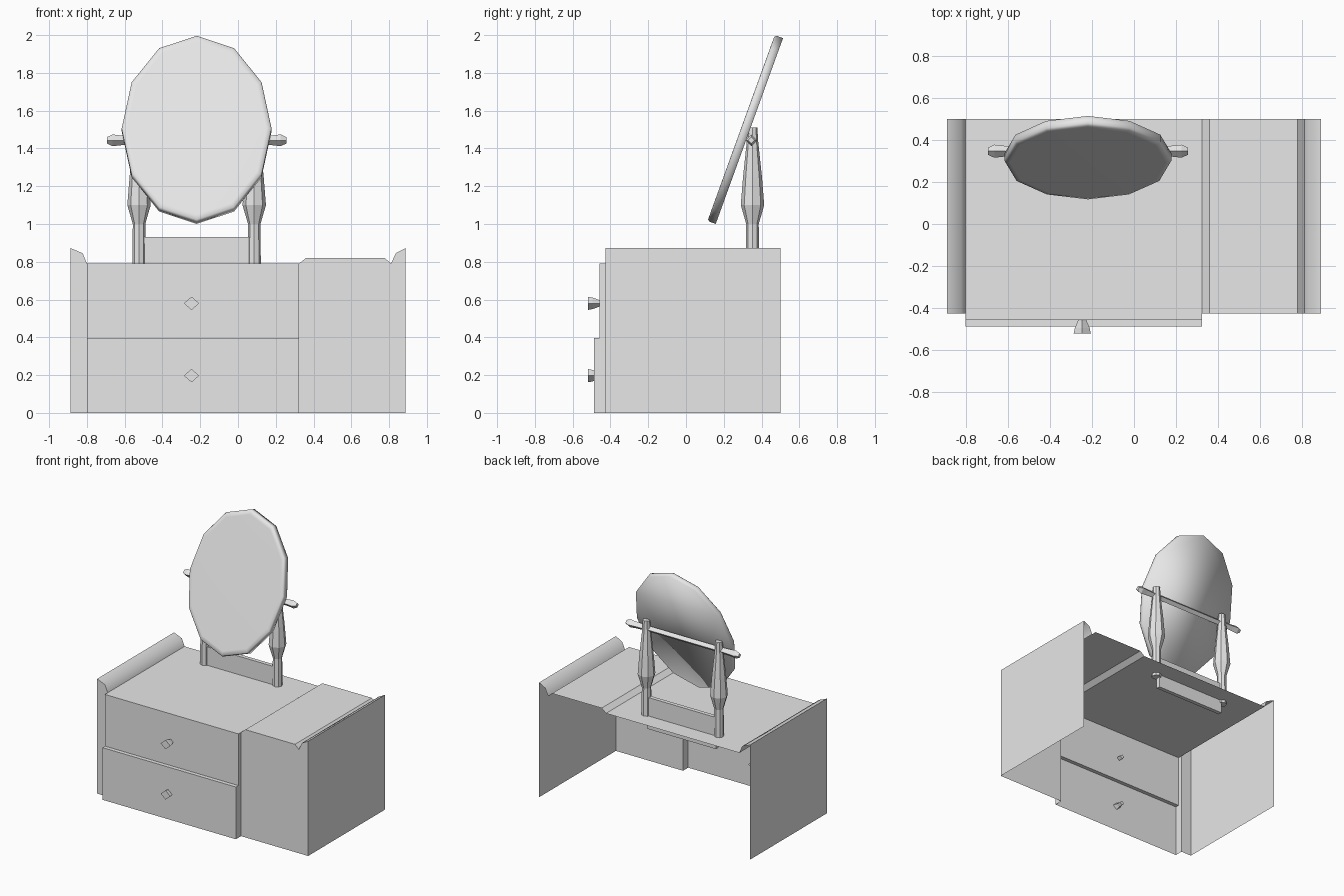
import bpy, bmesh
from math import sin, cos, pi, radians
from mathutils import Matrix, Vector

cube = bpy.data.objects.get("Cube")
if cube:
    bpy.data.objects.remove(cube)

grey = bpy.data.materials.new("plain grey")
grey.use_nodes = True
grey.diffuse_color = (0.8, 0.8, 0.8, 1)
grey.node_tree.nodes["Principled BSDF"].inputs["Base Color"].default_value = grey.diffuse_color


def finish(name, bm, smooth=False, outward=True):
    if outward:
        bmesh.ops.recalc_face_normals(bm, faces=bm.faces)
    mesh = bpy.data.meshes.new(name)
    bm.to_mesh(mesh)
    bm.free()
    mesh.materials.append(grey)
    obj = bpy.data.objects.new(name, mesh)
    bpy.context.collection.objects.link(obj)
    if smooth:
        for poly in mesh.polygons:
            poly.use_smooth = True
    return obj


def strip(bm, start, end):
    """Bridge two matching open rows of points with quads."""
    a = [bm.verts.new(p) for p in start]
    b = [bm.verts.new(p) for p in end]
    faces = [bm.faces.new((a[i], a[i + 1], b[i + 1], b[i])) for i in range(len(a) - 1)]
    return a, b, faces


def turned(name, profile, sides, matrix, smooth=False, phase=0.0):
    """Stack of polygon rings (height, radius) with closed ends."""
    bm = bmesh.new()
    rings = []
    for h, r in profile:
        angles = [phase + 2 * pi * k / sides for k in range(sides)]
        rings.append([bm.verts.new(matrix @ Vector((r * cos(t), r * sin(t), h))) for t in angles])
    for lo, hi in zip(rings, rings[1:]):
        for k in range(sides):
            n = (k + 1) % sides
            bm.faces.new((lo[k], lo[n], hi[n], hi[k]))
    bm.faces.new(rings[0])
    bm.faces.new(rings[-1])
    return finish(name, bm, smooth)


# Cabinet shell: outline with curled ends, open at the back and underneath
FRONT, BACK, TOP = -0.425, 0.5, 0.79
LEFT, RIGHT = -0.8, 0.323
outline = [(-0.888, 0), (-0.888, 0.873), (-0.822, 0.845), (LEFT, TOP), (RIGHT, TOP),
           (0.36, 0.82), (0.777, 0.82), (0.81, TOP), (0.835, 0.845), (0.888, 0.873), (0.888, 0)]
bm = bmesh.new()
front, back, faces = strip(bm, [(x, FRONT, z) for x, z in outline],
                           [(x, BACK, z) for x, z in outline])
for i in (1, 2, 7, 8):
    faces[i].smooth = True
bm.faces.new([bm.verts.new((LEFT, FRONT, 0))] + front[3::-1])
bm.faces.new(front[:3:-1] + [bm.verts.new((RIGHT, FRONT, 0))])
finish("cabinet_shell", bm)

# Stepped drawer fronts with side cheeks
steps = [(FRONT, TOP), (-0.457, TOP), (-0.457, 0.397), (-0.487, 0.397), (-0.487, 0)]
bm = bmesh.new()
a, b, faces = strip(bm, [(LEFT, y, z) for y, z in steps], [(RIGHT, y, z) for y, z in steps])
bm.faces.new(a[::-1] + [bm.verts.new((LEFT, FRONT, 0))])
bm.faces.new([bm.verts.new((RIGHT, FRONT, 0))] + b)
finish("drawer_fronts", bm)

# Drawer knobs
for name, z in (("upper_knob", 0.58), ("lower_knob", 0.197)):
    place = Matrix.Translation((-0.246, FRONT, z)) @ Matrix.Rotation(pi / 2, 4, "X")
    turned(name, [(0, 0.018), (0.035, 0.019), (0.07, 0.032), (0.095, 0.037)], 4,
           place @ Matrix.Diagonal((1.1, 0.95, 1, 1)))

# Mirror posts
CENTRE = -0.219
for name, side in (("left_post", 1), ("right_post", -1)):
    turned(name, [(0.77, 0.035), (1.0, 0.033), (1.1, 0.062), (1.25, 0.05),
                  (1.44, 0.03), (1.51, 0.026)], 8,
           Matrix.Translation((CENTRE + side * 0.305, 0.352, 0)))

# Board joining the posts
bm = bmesh.new()
bmesh.ops.create_cube(bm, size=1, matrix=Matrix.Translation((CENTRE, 0.352, 0.81))
                      @ Matrix.Diagonal((0.58, 0.03, 0.24, 1)))
finish("post_board", bm)

# Pivot rod with thicker ends
half = [(0.475, 0.017), (0.445, 0.031), (0.4, 0.026), (0.3, 0.022)]
rod = [(-h, r) for h, r in half] + [(h, r) for h, r in half[::-1]]
turned("pivot_rod", rod, 4,
       Matrix.Translation((CENTRE, 0.346, 1.443)) @ Matrix.Rotation(pi / 2, 4, "Y"))

# Tilted oval mirror with a softened front rim
tilt = Matrix.Translation((CENTRE, 0.314, 1.5)) @ Matrix.Rotation(radians(90 - 19.9), 4, "X")
turned("mirror", [(-0.023, 1), (0.013, 1), (0.023, 0.985), (0.0235, 0.93)], 12,
       tilt @ Matrix.Diagonal((0.397, 0.523, 1, 1)), smooth=True)
